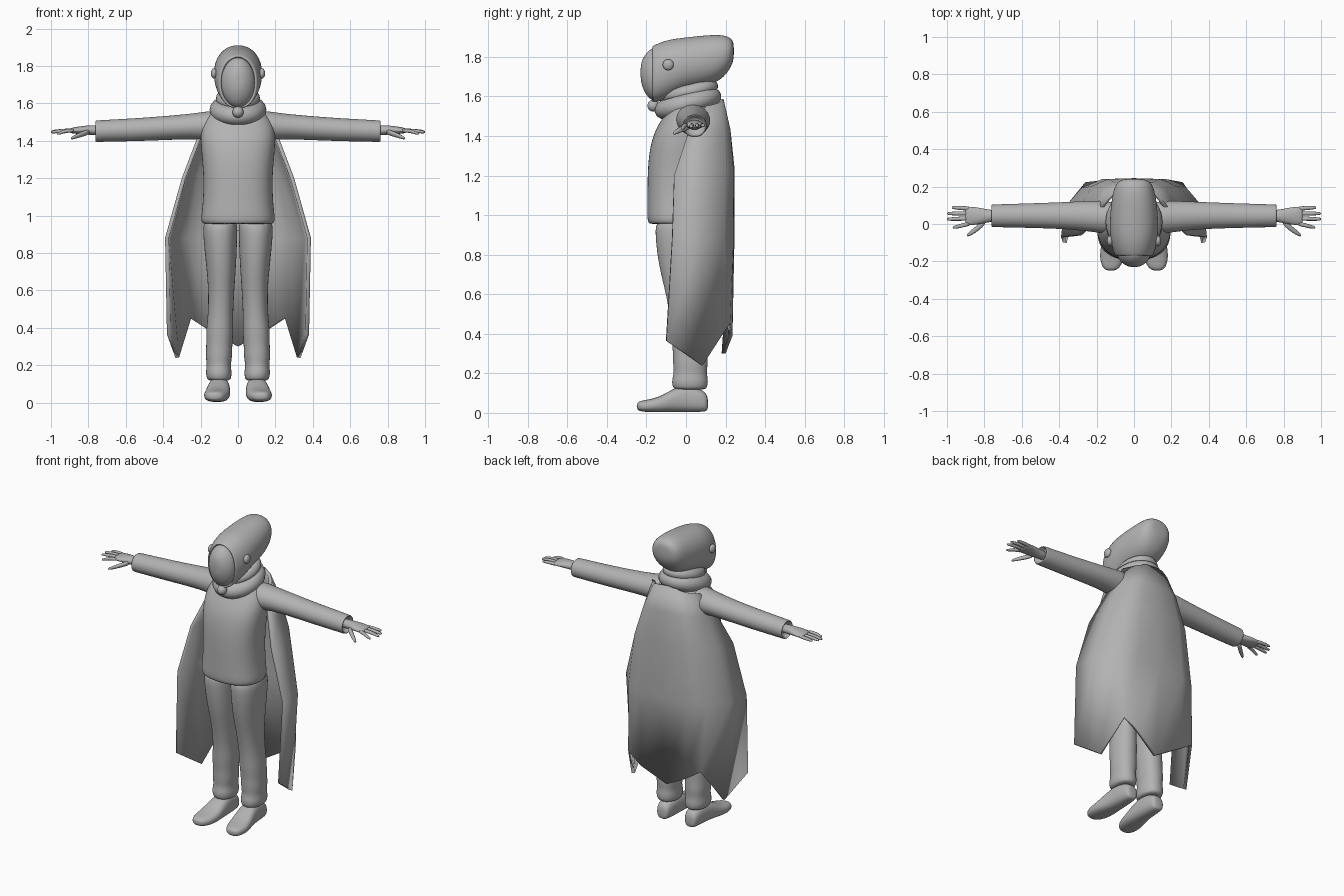
import bpy, bmesh, math

mat = bpy.data.materials.new("plain grey")
mat.diffuse_color = (0.45, 0.45, 0.45, 1)


def finish(obj, mirror=False, subdiv=0):
    obj.data.materials.append(mat)
    for p in obj.data.polygons:
        p.use_smooth = True
    if mirror:
        obj.modifiers.new("Mirror", 'MIRROR')
    if subdiv:
        s = obj.modifiers.new("Subdivision", 'SUBSURF')
        s.levels = s.render_levels = subdiv
    return obj


def from_bmesh(name, bm):
    bmesh.ops.recalc_face_normals(bm, faces=bm.faces)
    me = bpy.data.meshes.new(name)
    bm.to_mesh(me)
    bm.free()
    ob = bpy.data.objects.new(name, me)
    bpy.context.collection.objects.link(ob)
    return ob


def loft(name, axis, rings, mirror=False, n=16, power=2.0, subdiv=2):
    """Skin over rings (t, c1, c2, r1, r2) placed along an axis."""
    bm = bmesh.new()
    loops = []
    for t, c1, c2, r1, r2 in rings:
        loop = []
        for i in range(n):
            a = 2 * math.pi * i / n
            c, s = math.cos(a), math.sin(a)
            u = c1 + r1 * math.copysign(abs(c) ** (2 / power), c)
            v = c2 + r2 * math.copysign(abs(s) ** (2 / power), s)
            co = {'x': (t, u, v), 'y': (u, t, v), 'z': (u, v, t)}[axis]
            loop.append(bm.verts.new(co))
        loops.append(loop)
    for a, b in zip(loops, loops[1:]):
        for i in range(n):
            j = (i + 1) % n
            bm.faces.new((a[i], a[j], b[j], b[i]))
    bm.faces.new(loops[0])
    bm.faces.new(loops[-1])
    return finish(from_bmesh(name, bm), mirror, subdiv)


def ball(name, loc, scale, mirror=False):
    bm = bmesh.new()
    bmesh.ops.create_uvsphere(bm, u_segments=20, v_segments=12, radius=1)
    for v in bm.verts:
        v.co = [l + s * c for l, s, c in zip(loc, scale, v.co)]
    return finish(from_bmesh(name, bm), mirror)


def collar_roll(name, z, y, major, minor, sx, sy, tilt):
    bpy.ops.mesh.primitive_torus_add(
        major_radius=major, minor_radius=minor, major_segments=36,
        minor_segments=14, location=(0, y, z), rotation=(tilt, 0, 0))
    ob = bpy.context.object
    ob.name = name
    ob.scale = (sx, sy, 1)
    return finish(ob)


# jumper body with a rolled hem
loft("jumper", 'z', [
    (0.955, 0, -0.04, 0.175, 0.135), (0.957, 0, -0.04, 0.195, 0.152),
    (0.985, 0, -0.04, 0.203, 0.16), (1.05, 0, -0.04, 0.192, 0.158),
    (1.2, 0, -0.04, 0.186, 0.158), (1.32, 0, -0.035, 0.198, 0.155),
    (1.42, 0, -0.02, 0.205, 0.145), (1.50, 0, 0.01, 0.195, 0.125),
    (1.55, 0, 0.02, 0.15, 0.105), (1.59, 0, 0.02, 0.09, 0.09)], power=2.4)

# sleeves with an open cuff
loft("sleeve", 'x', [
    (0.08, 0.03, 1.475, 0.085, 0.085), (0.15, 0.035, 1.48, 0.09, 0.082),
    (0.24, 0.042, 1.477, 0.083, 0.07), (0.36, 0.045, 1.47, 0.074, 0.066),
    (0.52, 0.045, 1.46, 0.068, 0.063), (0.74, 0.044, 1.452, 0.062, 0.059),
    (0.762, 0.044, 1.451, 0.062, 0.059), (0.763, 0.044, 1.451, 0.052, 0.05),
    (0.73, 0.044, 1.451, 0.045, 0.042)], mirror=True)

# hands
loft("palm", 'x', [
    (0.72, 0.044, 1.455, 0.03, 0.028), (0.78, 0.043, 1.457, 0.034, 0.027),
    (0.83, 0.043, 1.457, 0.046, 0.023), (0.88, 0.043, 1.455, 0.052, 0.017),
    (0.905, 0.045, 1.454, 0.046, 0.011)], mirror=True)
fingers = [("index_finger", 0.003, -0.018, 0.97, 1.438),
           ("middle_finger", 0.03, 0.026, 1.002, 1.446),
           ("ring_finger", 0.057, 0.056, 1.0, 1.45),
           ("little_finger", 0.082, 0.088, 0.975, 1.452)]
for name, y0, y1, tip, z1 in fingers:
    ym, xm = (y0 + y1) / 2, (0.87 + tip) / 2
    loft(name, 'x', [
        (0.87, y0, 1.454, 0.013, 0.012), (xm, ym, 1.455, 0.0125, 0.0115),
        (tip - 0.012, y1, z1, 0.010, 0.009), (tip, y1, z1, 0.006, 0.005)],
        mirror=True, n=8, subdiv=1)
loft("thumb", 'x', [
    (0.79, 0.02, 1.45, 0.02, 0.018), (0.83, -0.018, 1.437, 0.02, 0.016),
    (0.875, -0.05, 1.42, 0.015, 0.012), (0.895, -0.062, 1.412, 0.008, 0.007)],
    mirror=True, n=8, subdiv=1)

# trousers, bunched above the shoes
loft("trouser_leg", 'z', [
    (1.0, 0.093, -0.02, 0.094, 0.135), (0.9, 0.096, -0.02, 0.094, 0.14),
    (0.74, 0.09, -0.015, 0.082, 0.125), (0.6, 0.089, 0, 0.07, 0.102),
    (0.46, 0.094, 0.012, 0.068, 0.09), (0.38, 0.098, 0.016, 0.075, 0.092),
    (0.31, 0.10, 0.02, 0.07, 0.087), (0.25, 0.102, 0.022, 0.073, 0.09),
    (0.2, 0.103, 0.022, 0.064, 0.084), (0.165, 0.103, 0.02, 0.071, 0.094),
    (0.13, 0.102, 0.02, 0.067, 0.09), (0.115, 0.1, 0.02, 0.055, 0.075)],
    mirror=True, power=2.2)

# shoes
loft("shoe", 'y', [
    (0.112, 0.1, 0.045, 0.03, 0.032), (0.095, 0.1, 0.06, 0.047, 0.056),
    (0.0, 0.1, 0.072, 0.056, 0.07), (-0.06, 0.103, 0.065, 0.062, 0.062),
    (-0.12, 0.11, 0.045, 0.069, 0.043), (-0.18, 0.117, 0.036, 0.068, 0.033),
    (-0.23, 0.122, 0.034, 0.05, 0.028), (-0.25, 0.124, 0.034, 0.025, 0.016)],
    mirror=True, power=2.5)

# neck and folded collar
loft("neck", 'z', [
    (1.48, 0, 0.0, 0.1, 0.1), (1.6, 0, 0.01, 0.09, 0.11),
    (1.7, 0, 0.03, 0.07, 0.1)])
collar_roll("collar_lower", 1.565, 0.01, 0.105, 0.05, 0.98, 1.12, 0.27)
collar_roll("collar_upper", 1.625, 0.02, 0.085, 0.036, 0.98, 1.2, 0.24)

# helmet swept to the back, with a domed visor set in its front opening
loft("helmet", 'y', [
    (-0.13, 0, 1.715, 0.085, 0.125), (-0.168, 0, 1.712, 0.09, 0.133),
    (-0.17, 0, 1.712, 0.1, 0.142), (-0.16, 0, 1.714, 0.108, 0.148),
    (-0.09, 0, 1.738, 0.129, 0.152), (0.0, 0, 1.765, 0.132, 0.135),
    (0.1, 0, 1.779, 0.125, 0.132), (0.18, 0, 1.798, 0.112, 0.116),
    (0.225, 0, 1.82, 0.092, 0.08), (0.243, 0, 1.83, 0.05, 0.042)],
    n=20, power=2.15)
loft("visor", 'y', [
    (-0.14, 0, 1.712, 0.094, 0.138), (-0.17, 0, 1.712, 0.092, 0.136),
    (-0.2, 0, 1.712, 0.075, 0.11), (-0.222, 0, 1.718, 0.045, 0.07),
    (-0.23, 0, 1.72, 0.02, 0.03)], n=20)
ball("helmet_knob", (0.128, -0.09, 1.76), (0.017, 0.028, 0.028), mirror=True)
ball("chin_valve", (0, -0.165, 1.553), (0.03, 0.03, 0.03))

# cape: half of each row from the middle of the back to the front edge
rows = [
    [(0, .18, 1.585), (.06, .18, 1.58), (.11, .16, 1.565), (.14, .13, 1.555), (.165, .1, 1.55)],
    [(0, .215, 1.43), (.1, .215, 1.43), (.16, .185, 1.43), (.2, .11, 1.42), (.21, .01, 1.41)],
    [(0, .235, 1.24), (.14, .23, 1.24), (.22, .195, 1.23), (.275, .09, 1.22), (.29, -.06, 1.2)],
    [(0, .235, .88), (.17, .23, .88), (.275, .185, .88), (.365, .08, .88), (.38, -.07, .88)],
    [(0, .19, .30), (.16, .225, .39), (.255, .215, .455), (.325, .08, .24), (.37, -.1, .365)]]
bm = bmesh.new()
grid = []
for r in rows:
    full = [(-x, y, z) for x, y, z in r[:0:-1]] + r
    grid.append([bm.verts.new(p) for p in full])
for a, b in zip(grid, grid[1:]):
    for i in range(len(a) - 1):
        bm.faces.new((a[i], a[i + 1], b[i + 1], b[i]))
cape = finish(from_bmesh("cape", bm))
shell = cape.modifiers.new("Thickness", 'SOLIDIFY')
shell.thickness, shell.offset = 0.02, 0
